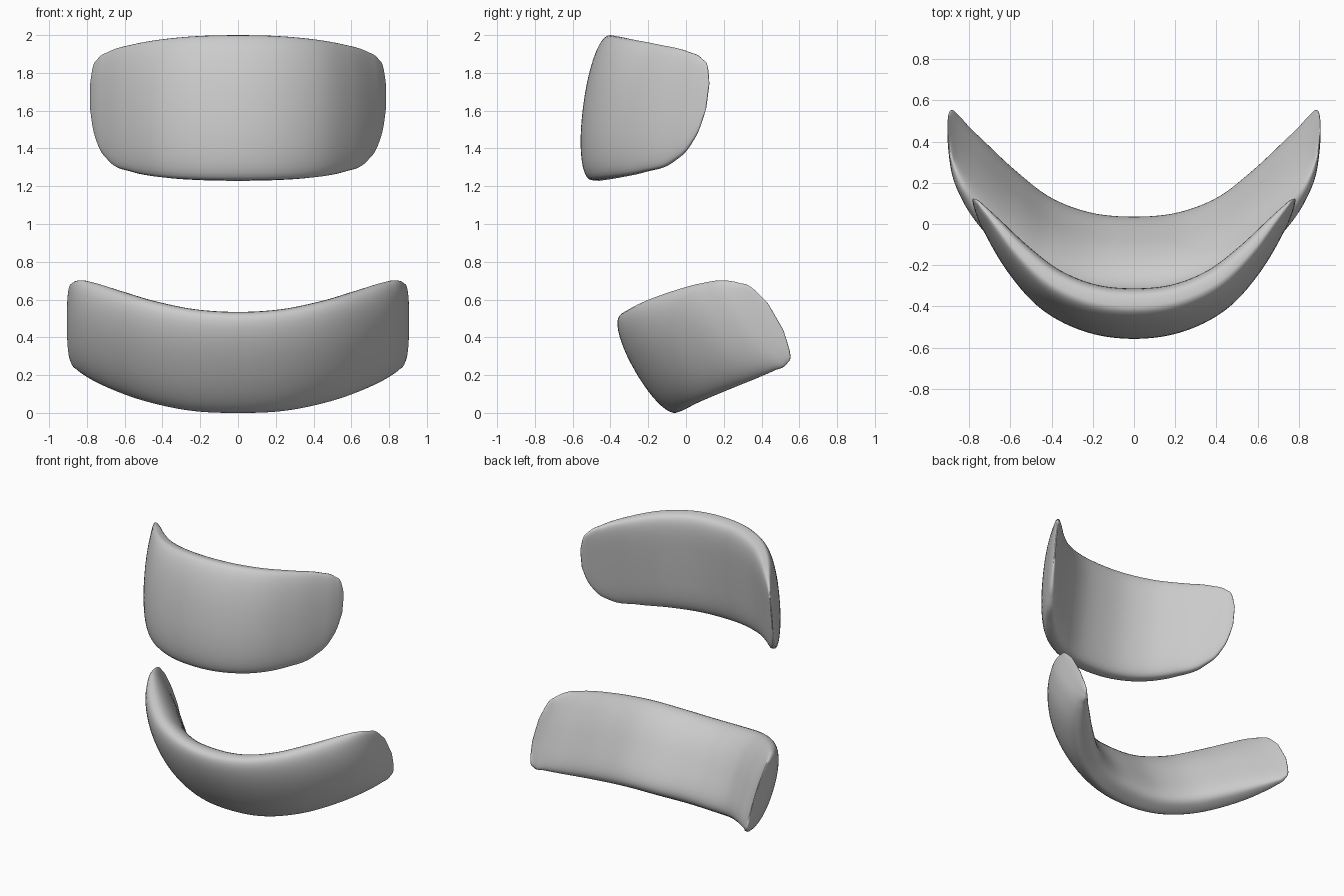
import bpy, bmesh, math
from mathutils import Vector

cube = bpy.data.objects.get("Cube")
if cube:
    bpy.data.objects.remove(cube, do_unlink=True)

RING = 44        # points around one cross-section
STEPS = 8        # sections between two stations


def smooth_path(stations):
    """Mirror half a row of stations and interpolate it with a smooth spline."""
    mirrored = [(-s[0],) + s[1:] for s in reversed(stations[1:])]
    pts = [Vector(s) for s in mirrored + list(stations)]
    steps = [(b.xy - a.xy).length for a, b in zip(pts, pts[1:])]
    slopes = [(b - a) / d for a, b, d in zip(pts, pts[1:], steps)]

    # Tangents weighted by the spacing of the stations, relaxed at both tips
    tangents = []
    for i in range(1, len(slopes)):
        before, after = steps[i - 1], steps[i]
        tangents.append((slopes[i - 1] * after + slopes[i] * before) / (before + after))
    tangents.insert(0, (slopes[0] * 3 - tangents[0]) / 2)
    tangents.append((slopes[-1] * 3 - tangents[-1]) / 2)

    path = []
    for i, d in enumerate(steps):
        for k in range(STEPS):
            t = k / STEPS
            path.append(pts[i] * (1 + 2 * t) * (1 - t) ** 2
                        + tangents[i] * d * t * (1 - t) ** 2
                        + pts[i + 1] * t * t * (3 - 2 * t)
                        + tangents[i + 1] * d * t * t * (t - 1))
    path.append(pts[-1])
    return path


def signed_power(value, exponent):
    return math.copysign(abs(value) ** exponent, value)


def curved_pad(name, stations, tilt, height, back_top):
    """Loft a lens section, bulging in front and flatter behind, along an arc."""
    path = smooth_path(stations)
    bm = bmesh.new()
    rings = []
    for i, sec in enumerate(path):
        x, y, top, bottom, front, back = sec
        along = path[min(i + 1, len(path) - 1)].xy - path[max(i - 1, 0)].xy
        along.normalize()
        outward = Vector((along.y, -along.x))
        middle, half = (top + bottom) / 2, (top - bottom) / 2
        ring = []
        for k in range(RING):
            angle = math.tau * k / RING
            s, c = math.sin(angle), math.cos(angle)
            roundness = 2.1 if s > 0 else back_top if c > 0 else 4
            power = 2 / roundness
            offset = (front if s > 0 else back) * signed_power(s, power)
            ring.append(bm.verts.new((x + outward.x * offset,
                                      y + outward.y * offset,
                                      middle + half * signed_power(c, power))))
        rings.append(ring)

    # Skin between neighbouring sections, then close both tips
    for a, b in zip(rings, rings[1:]):
        for k in range(RING):
            n = (k + 1) % RING
            bm.faces.new((a[k], a[n], b[n], b[k]))
    bm.faces.new(rings[0])
    bm.faces.new(rings[-1])
    bmesh.ops.recalc_face_normals(bm, faces=bm.faces)
    for face in bm.faces:
        face.smooth = True

    mesh = bpy.data.meshes.new(name)
    bm.to_mesh(mesh)
    bm.free()
    obj = bpy.data.objects.new(name, mesh)
    bpy.context.collection.objects.link(obj)
    obj.rotation_euler.x = math.radians(tilt)
    obj.location.z = height


# Each station: x, y, top, bottom, front depth, back depth
upper_stations = [
    (0, -.448, .344, -.43, .095, .11),
    (.2, -.424, .343, -.424, .092, .105),
    (.4, -.335, .337, -.4, .083, .095),
    (.56, -.19, .328, -.352, .063, .075),
    (.68, -.035, .312, -.275, .042, .042),
    (.74, .045, .284, -.175, .025, .022),
    (.768, .083, .24, -.075, .012, .012),
    (.782, .103, .16, .02, .003, .003),
]
lower_stations = [
    (0, -.035, .625, .025, .088, .14),
    (.23, -.007, .626, .02, .09, .132),
    (.46, .095, .622, .014, .095, .125),
    (.64, .255, .595, -.006, .1, .112),
    (.78, .43, .548, -.03, .085, .08),
    (.84, .52, .51, -.04, .058, .055),
    (.875, .588, .455, -.043, .03, .032),
    (.893, .635, .395, .0, .014, .014),
    (.903, .665, .29, .12, .003, .003),
]

# Upper pad leans back, lower pad is tipped forward
curved_pad("upper_pad", upper_stations, -7.5, 1.6, back_top=4)
curved_pad("lower_pad", lower_stations, 30, 0, back_top=2.1)
